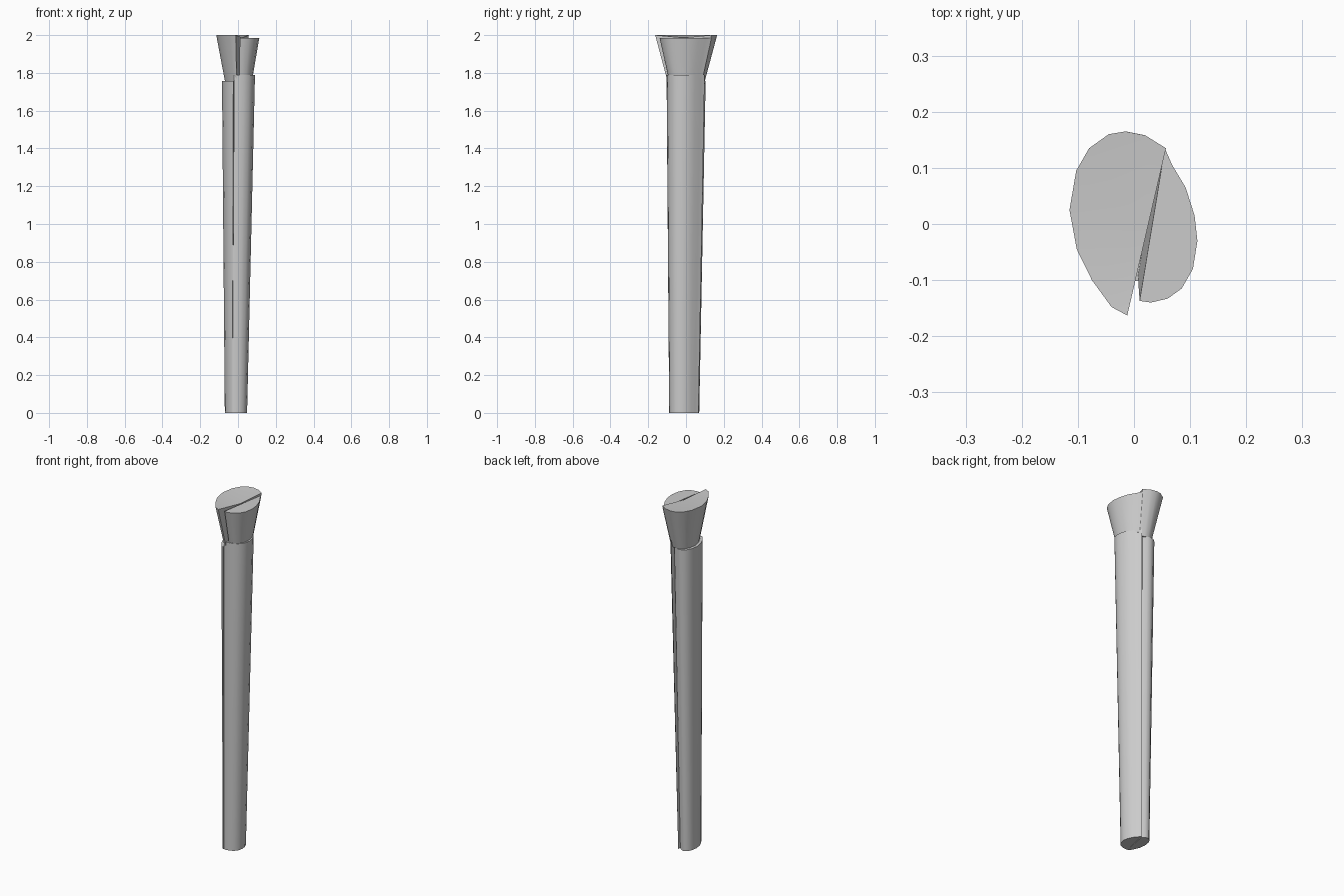
import bpy, bmesh

cube = bpy.data.objects.get("Cube")
if cube:
    bpy.data.objects.remove(cube)

grey = bpy.data.materials.new("plain_grey")
grey.use_nodes = True
colour = (0.6, 0.6, 0.6, 1)
grey.diffuse_color = colour
grey.node_tree.nodes["Principled BSDF"].inputs["Base Color"].default_value = colour

# Outlines of the two lapped halves at the flared rim, front to back / back to front
LEFT = [(-.012, -.163), (-.04, -.148), (-.075, -.1), (-.102, -.045), (-.115, .025), (-.103, .095),
        (-.08, .135), (-.045, .16), (-.015, .165), (.02, .158), (.057, .135)]
RIGHT = [(.055, .135), (.068, .105), (.092, .065), (.108, .015), (.113, -.03), (.105, -.08),
         (.085, -.115), (.06, -.133), (.03, -.14), (.01, -.137)]


def loft(name, outline, levels, dip=0):
    """Join scaled copies of an outline; each level is z, scale x, scale y, shift x, shift y."""
    bm = bmesh.new()
    a, b = outline[0], outline[-1]
    seam = ((a[0] + b[0]) / 2, (a[1] + b[1]) / 2)
    rings = []
    for z, sx, sy, ox, oy in levels:
        rings.append([bm.verts.new((x * sx + ox, y * sy + oy, z)) for x, y in outline + [seam]])
    rings[-1][-1].co.z -= dip
    for low, high in zip(rings, rings[1:]):
        for i in range(len(low)):
            j = (i + 1) % len(low)
            bm.faces.new((low[i], low[j], high[j], high[i]))
    # caps fan out from the middle of the seam
    for ring in (rings[0], rings[-1]):
        for p, q in zip(ring[:-2], ring[1:-1]):
            bm.faces.new((ring[-1], p, q))
    bmesh.ops.recalc_face_normals(bm, faces=bm.faces)
    mesh = bpy.data.meshes.new(name)
    bm.to_mesh(mesh)
    bm.free()
    mesh.materials.append(grey)
    obj = bpy.data.objects.new(name, mesh)
    bpy.context.collection.objects.link(obj)
    bpy.ops.object.select_all(action='DESELECT')
    obj.select_set(True)
    bpy.context.view_layer.objects.active = obj
    bpy.ops.object.shade_smooth_by_angle(angle=0.55)


# Tapered shaft
loft("shaft_narrow_half", LEFT, [(0, .39, .485, -.025, -.01), (1.757, .58, .63, -.018, 0)])
loft("shaft_wide_half", RIGHT, [(0, .757, .56, -.0375, -.01), (1.79, 1.07, .73, -.031, 0)])

# Flared head
loft("head_narrow_half", LEFT, [(1.755, .6, .6, 0, 0), (2, 1, 1, 0, 0)], dip=.014)
loft("head_wide_half", RIGHT, [(1.775, .68, .66, 0, 0), (1.986, 1, 1, 0, 0)])
